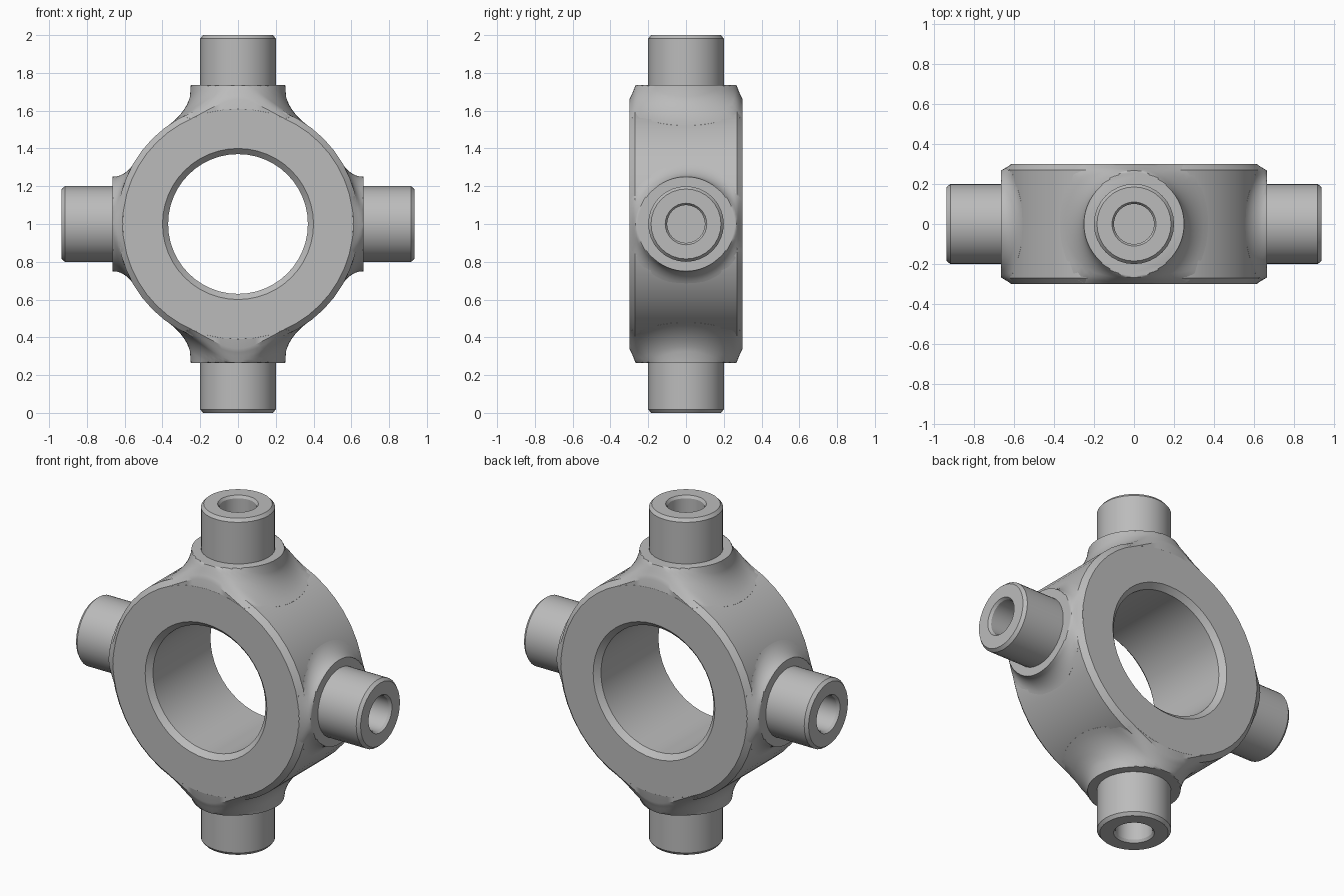
import bpy, bmesh, math
from mathutils import Matrix

cube = bpy.data.objects.get("Cube")
if cube:
    bpy.data.objects.remove(cube, do_unlink=True)

steel = bpy.data.materials.new("steel grey")
steel.use_nodes = True
grey = (0.5, 0.5, 0.5, 1)
steel.diffuse_color = grey
steel.node_tree.nodes["Principled BSDF"].inputs["Base Color"].default_value = grey

RING, HALF, CHAMFER, COLLAR = 0.64, 0.30, 0.03, 0.25


def build(name, rows, place, loop=False, caps=False):
    """Skin a stack of vertex rings and place the part."""
    bm = bmesh.new()
    rings = [[bm.verts.new(p) for p in row] for row in rows]
    n = len(rings[0])
    pairs = list(zip(rings, rings[1:]))
    if loop:
        pairs.append((rings[-1], rings[0]))
    for a, b in pairs:
        for i in range(n):
            j = (i + 1) % n
            bm.faces.new((a[i], a[j], b[j], b[i]))
    if caps:
        bm.faces.new(rings[0])
        bm.faces.new(rings[-1])
    bmesh.ops.recalc_face_normals(bm, faces=bm.faces)
    bm.transform(place)
    mesh = bpy.data.meshes.new(name)
    bm.to_mesh(mesh)
    bm.free()
    mesh.materials.append(steel)
    obj = bpy.data.objects.new(name, mesh)
    bpy.context.collection.objects.link(obj)
    bpy.ops.object.select_all(action='DESELECT')
    obj.select_set(True)
    bpy.context.view_layer.objects.active = obj
    bpy.ops.object.shade_smooth_by_angle(angle=math.radians(30))
    return obj


def lathe(profile, sides):
    """Rings of (radius, height) points around the local z axis."""
    turn = [math.tau * i / sides for i in range(sides)]
    return [[(r * math.cos(a), r * math.sin(a), h) for a in turn] for r, h in profile]


def collar(top, fillet, flare, sides=64, steps=8):
    """Boss that blends into the curved ring, trimmed at the ring's flat faces."""
    rows = [[] for _ in range(steps + 2)]
    for i in range(sides):
        a = math.tau * i / sides
        c, s = math.cos(a), math.sin(a)
        f = fillet + flare * s * s
        reach = min(COLLAR + f, (HALF - 0.0005) / max(abs(s), 0.001))
        for k in range(steps + 1):
            r = COLLAR + (reach - COLLAR) * (k / steps) ** 1.6
            radius = RING - max(0, abs(r * s) - HALF + CHAMFER)
            base = math.sqrt(radius ** 2 - (r * c) ** 2)
            u = min(f, COLLAR + f - r)
            h = base + f - math.sqrt(f * f - u * u) - 0.001
            if k == 0:
                h = top
            rows[k].append((r * c, r * s, min(h, top)))
        rows[-1].append((reach * c, reach * s, 0.43))
    return rows


# Bored central ring, axis along y
centre = Matrix.Translation((0, 0, 1))
ring_profile = [(0.37, -0.27), (0.40, -HALF), (RING - CHAMFER, -HALF), (RING, -0.27),
                (RING, 0.27), (RING - CHAMFER, HALF), (0.40, HALF), (0.37, 0.27)]
build("central_ring", lathe(ring_profile, 48),
      centre @ Matrix.Rotation(math.pi / 2, 4, 'X'), loop=True)

# Four arms: name, angle about y, collar height, fillet, extra flare, pin end
arms = [("top", 0, 0.735, 0.12, 0.05, 1.0), ("left", 90, 0.665, 0.07, 0, 0.935),
        ("bottom", 180, 0.735, 0.12, 0.05, 1.0), ("right", 270, 0.665, 0.07, 0, 0.935)]
for side, angle, top, fillet, flare, end in arms:
    place = centre @ Matrix.Rotation(math.radians(angle), 4, 'Y')
    build(side + "_collar", collar(top, fillet, flare), place, caps=True)
    # Chamfered pin with a blind hole
    pin = [(0.2, top - 0.1), (0.2, end - 0.018), (0.185, end), (0.11, end),
           (0.1, end - 0.015), (0.1, end - 0.25)]
    build(side + "_pin", lathe(pin, 32), place, caps=True)
